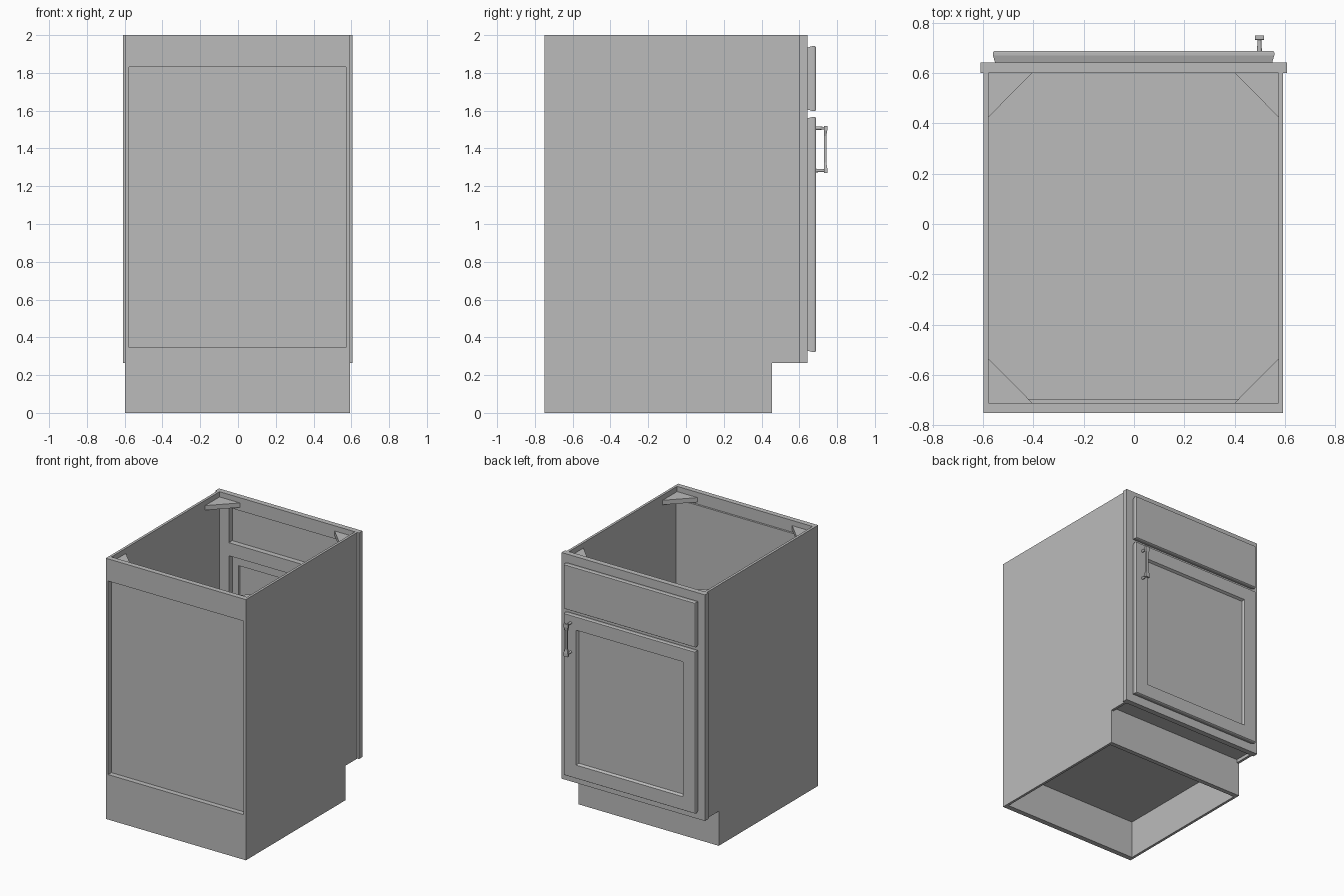
import bpy
import bmesh

if "Cube" in bpy.data.objects:
    bpy.data.objects.remove(bpy.data.objects["Cube"])

GREY = (0.5, 0.5, 0.5, 1)
mat = bpy.data.materials.new("plain_grey")
mat.use_nodes = True
mat.diffuse_color = GREY
mat.node_tree.nodes["Principled BSDF"].inputs["Base Color"].default_value = GREY


def finish(name, bm):
    bmesh.ops.recalc_face_normals(bm, faces=bm.faces)
    mesh = bpy.data.meshes.new(name)
    bm.to_mesh(mesh)
    bm.free()
    mesh.materials.append(mat)
    obj = bpy.data.objects.new(name, mesh)
    bpy.context.collection.objects.link(obj)
    return obj


def loft(name, rings):
    """Skin matching rings of points and cap both ends."""
    bm = bmesh.new()
    loops = [[bm.verts.new(p) for p in ring] for ring in rings]
    for a, b in zip(loops, loops[1:]):
        for i in range(len(a)):
            j = (i + 1) % len(a)
            bm.faces.new((a[i], a[j], b[j], b[i]))
    bm.faces.new(loops[0])
    bm.faces.new(loops[-1])
    return finish(name, bm)


def rect(x0, x1, z0, z1, y, inset=0):
    x0, x1, z0, z1 = x0 + inset, x1 - inset, z0 + inset, z1 - inset
    return [(x0, y, z0), (x1, y, z0), (x1, y, z1), (x0, y, z1)]


def box(name, x0, x1, y0, y1, z0, z1):
    return loft(name, [rect(x0, x1, z0, z1, y) for y in (y0, y1)])


# Carcass dimensions
LEFT, RIGHT = 0.592, -0.597
IN_L, IN_R = 0.573, -0.577
BACK, FRAME, FACE = -0.75, 0.6, 0.642
TOE_Y, TOE_Z = 0.455, 0.265

# Side panels with the toe notch
side = [(BACK, 0), (TOE_Y, 0), (TOE_Y, TOE_Z), (FRAME, TOE_Z), (FRAME, 2), (BACK, 2)]
for name, xs in (("left_side", (IN_L, LEFT)), ("right_side", (RIGHT, IN_R))):
    loft(name, [[(x, y, z) for y, z in side] for x in xs])

# Rails, thin panel, floor and toe board between the sides
box("lower_rail", IN_R, IN_L, BACK, -0.71, 0, 0.345)
box("upper_rail", IN_R, IN_L, BACK, -0.71, 1.83, 2)
box("thin_panel", IN_R, IN_L, -0.71, -0.695, 0.29, 1.91)
box("floor_panel", IN_R, IN_L, -0.71, FRAME, 0.29, 0.33)
box("toe_board", IN_R, IN_L, TOE_Y - 0.035, TOE_Y, 0, 0.29)

# Face frame around the drawer and door openings
box("frame_left_stile", 0.495, 0.607, FRAME, FACE, TOE_Z, 2)
box("frame_right_stile", -0.61, -0.498, FRAME, FACE, TOE_Z, 2)
for name, z0, z1 in (("bottom", TOE_Z, 0.36), ("middle", 1.53, 1.63), ("top", 1.9, 2)):
    box("frame_" + name + "_rail", -0.498, 0.495, FRAME, FACE, z0, z1)

# Corner braces
for x, sx in ((IN_L, -1), (IN_R, 1)):
    for y, sy in ((FRAME, -1), (-0.71, 1)):
        loft("corner_brace", [[(x, y, z), (x + sx * 0.173, y, z), (x, y + sy * 0.175, z)]
                              for z in (1.925, 1.96)])

# Drawer front and door with flared edges; the door has a sunken panel
edge = [(0.008, FACE), (0, 0.67), (0, 0.681), (0.004, 0.687)]
hollow_in = [(0.12, 0.655), (0.115, FACE)]
hollow_out = [(0.105, 0.687), (0.115, 0.668)]


def front_panel(name, z0, z1, profile):
    loft(name, [rect(-0.56, 0.557, z0, z1, y, inset) for inset, y in profile])


front_panel("drawer_front", 1.598, 1.942, edge)
front_panel("door", 0.322, 1.567, hollow_in + edge + hollow_out)

# Handle bar, wider at its ends, on two round posts
HX, HZ = 0.498, 1.395
bar = []
for t, half, y0, y1 in ((-0.125, 0.018, 0.732, 0.748), (-0.1, 0.018, 0.73, 0.748),
                        (-0.07, 0.009, 0.731, 0.743), (0.07, 0.009, 0.731, 0.743),
                        (0.1, 0.018, 0.73, 0.748), (0.125, 0.018, 0.732, 0.748)):
    bar.append([(HX - half, y0, HZ + t), (HX + half, y0, HZ + t),
                (HX + half, y1, HZ + t), (HX - half, y1, HZ + t)])
loft("handle_bar", bar)
for t in (-0.112, 0.112):
    bpy.ops.mesh.primitive_cone_add(vertices=16, radius1=0.01, radius2=0.007, depth=0.055,
                                    location=(HX, 0.7095, HZ + t), rotation=(-1.5708, 0, 0))
    post = bpy.context.object
    post.name = "handle_post"
    post.data.materials.append(mat)
    bpy.ops.object.shade_smooth_by_angle()
